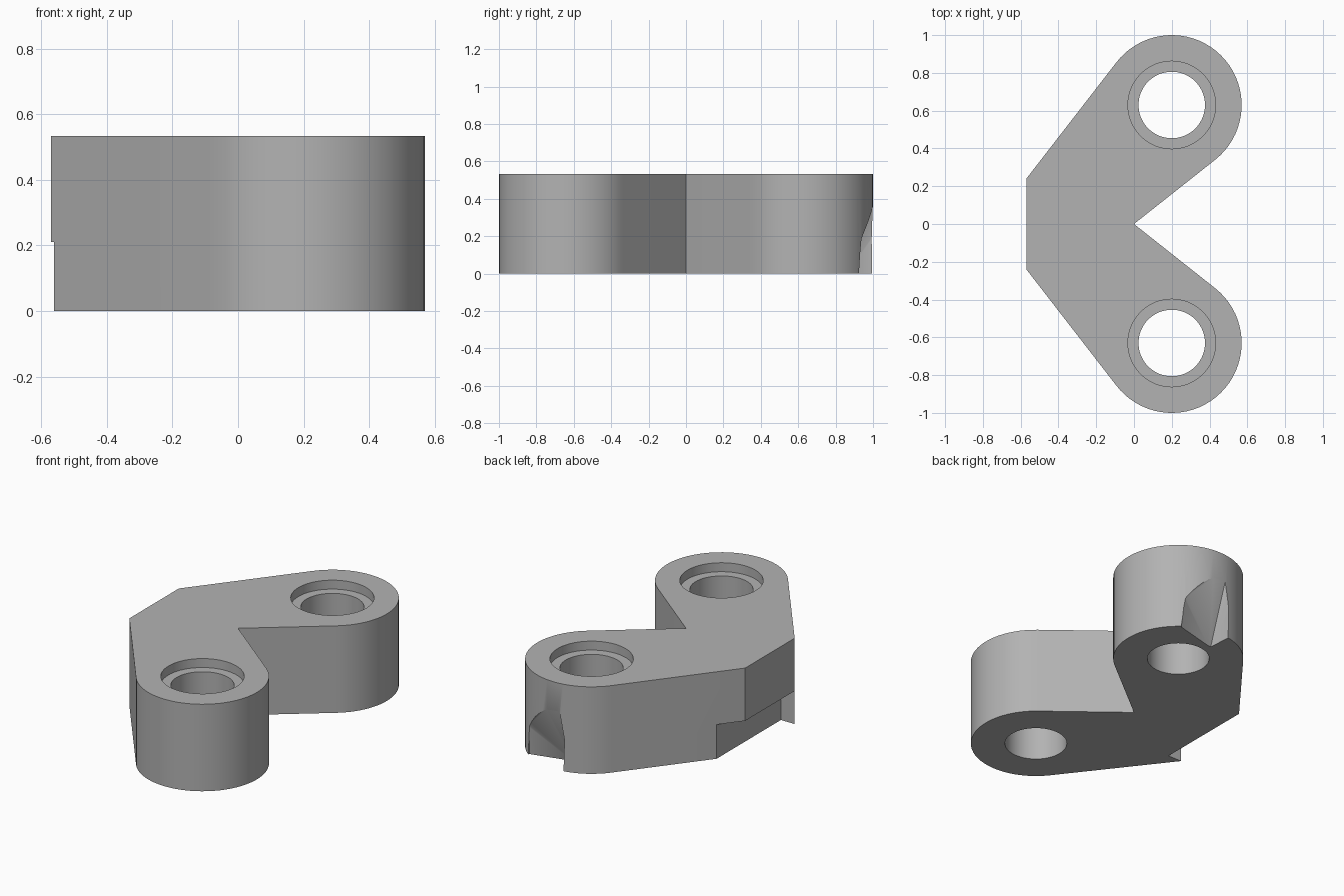
import bpy, bmesh, math
from mathutils import Vector

if "Cube" in bpy.data.objects:
    bpy.data.objects.remove(bpy.data.objects["Cube"])

HEIGHT, RADIUS = 0.534, 0.37
CENTRE = Vector((0.2, 0.63))

grey = bpy.data.materials.new("plain grey")
grey.use_nodes = True
grey.diffuse_color = (0.45, 0.45, 0.45, 1)
grey.node_tree.nodes["Principled BSDF"].inputs["Base Color"].default_value = grey.diffuse_color


def make_object(name, bm):
    bmesh.ops.recalc_face_normals(bm, faces=bm.faces)
    mesh = bpy.data.meshes.new(name)
    bm.to_mesh(mesh)
    bm.free()
    mesh.materials.append(grey)
    obj = bpy.data.objects.new(name, mesh)
    bpy.context.collection.objects.link(obj)
    return obj


def prism(name, outline, low, high):
    bm = bmesh.new()
    face = bm.faces.new([bm.verts.new((x, y, low)) for x, y in outline])
    top = bmesh.ops.extrude_face_region(bm, geom=[face])["geom"]
    verts = [v for v in top if isinstance(v, bmesh.types.BMVert)]
    bmesh.ops.translate(bm, vec=(0, 0, high - low), verts=verts)
    return make_object(name, bm)


def circle(centre, radius, count=64):
    return [(centre[0] + radius * math.cos(math.tau * i / count),
             centre[1] + radius * math.sin(math.tau * i / count)) for i in range(count)]


def tangent_angle(point, side):
    # angle on the lobe where a line from the point touches it
    d = Vector(point) - CENTRE
    return math.atan2(d.y, d.x) + side * math.acos(RADIUS / d.length)


def cut(body, cutter):
    cutter.hide_render = True
    mod = body.modifiers.new("cut", 'BOOLEAN')
    mod.operation, mod.solver, mod.object = 'DIFFERENCE', 'EXACT', cutter
    bpy.context.view_layer.objects.active = body
    bpy.ops.object.modifier_apply(modifier=mod.name)
    bpy.data.objects.remove(cutter)


# V-shaped body: half outline mirrored about the middle
start = tangent_angle((0, 0), 1)
end = tangent_angle((-0.57, 0.24), -1)
while end < start:
    end += math.tau
STEPS = 36
half = []
for i in range(STEPS + 1):
    a = start + (end - start) * i / STEPS
    half.append((CENTRE.x + RADIUS * math.cos(a), CENTRE.y + RADIUS * math.sin(a)))
half.append((-0.57, 0.24))
outline = [(0, 0)] + half + [(x, -y) for x, y in reversed(half)]
body = prism("bracket_body", outline, 0, HEIGHT)

# through holes with shallow counterbores
for side in (1, -1):
    spot = (CENTRE.x, side * CENTRE.y)
    cut(body, prism("hole_cutter", circle(spot, 0.176), -0.1, HEIGHT + 0.1))
    cut(body, prism("counterbore_cutter", circle(spot, 0.232), HEIGHT - 0.055, HEIGHT + 0.1))

# slot under the flat end
cut(body, prism("slot_cutter", [(-0.8, -0.252), (-0.468, -0.252), (-0.468, 0.8), (-0.8, 0.8)],
                -0.1, 0.21))

# tapering pocket in the rim of one lobe
bm = bmesh.new()
for p in [(0.13, 1.1, -0.02), (0.145, 0.845, -0.02), (0.42, 0.915, -0.02), (0.5, 1.1, -0.02),
          (0.41, 0.94, 0.19), (0.5, 1.1, 0.25), (0.13, 0.99, 0.19), (0.13, 1.1, 0.25),
          (0.16, 0.998, 0.36), (0.25, 0.997, 0.35), (0.16, 1.1, 0.55), (0.25, 1.1, 0.55)]:
    bm.verts.new(p)
hull = bmesh.ops.convex_hull(bm, input=bm.verts)
bmesh.ops.delete(bm, geom=[v for v in bm.verts if not v.link_faces], context='VERTS')
cut(body, make_object("pocket_cutter", bm))

# smooth rounds with sharp edges
bpy.ops.object.select_all(action='DESELECT')
body.select_set(True)
bpy.context.view_layer.objects.active = body
bpy.ops.object.shade_smooth_by_angle(angle=math.radians(30))
